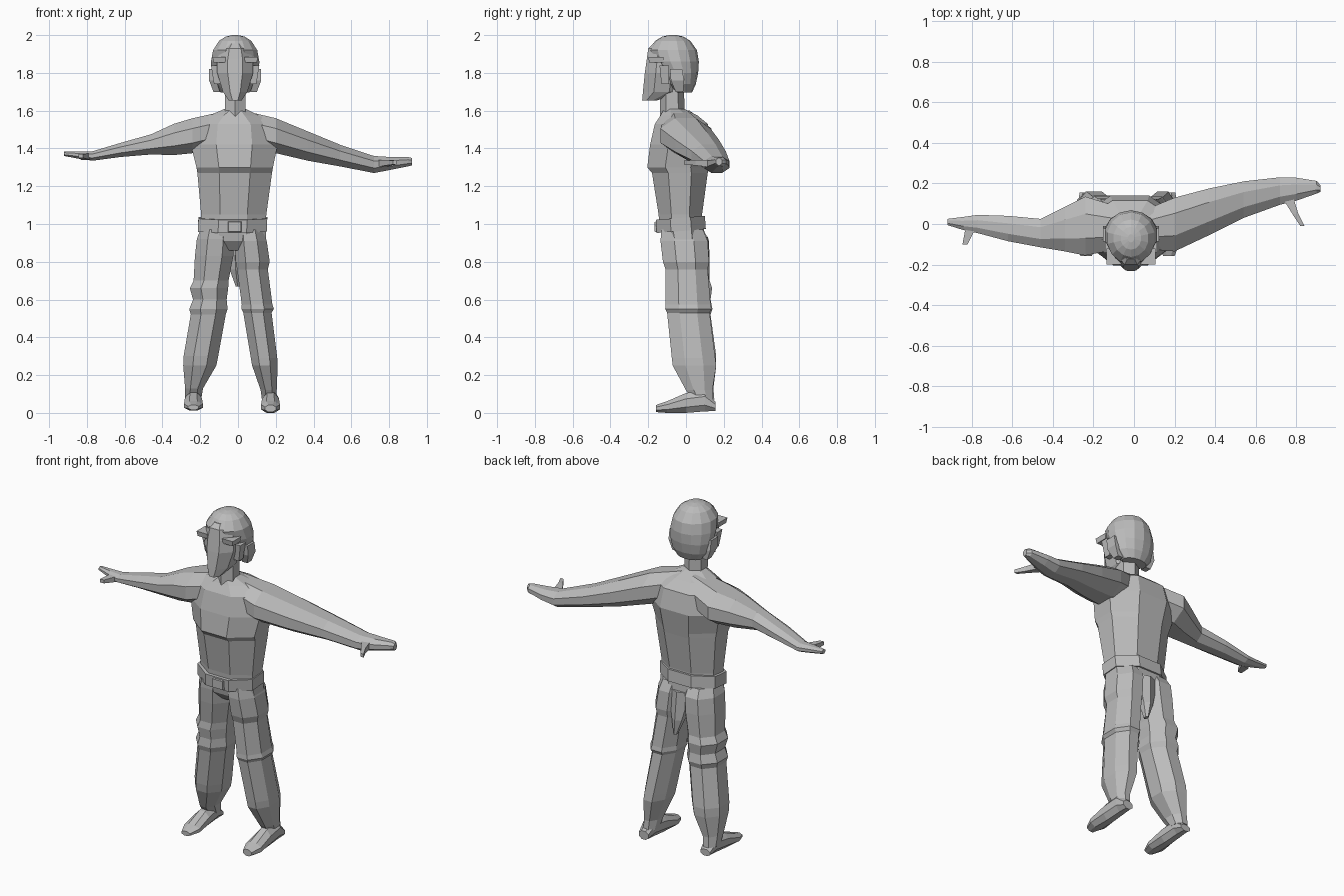
import bpy, bmesh, math

grey = bpy.data.materials.new("plain grey")
grey.diffuse_color = (0.5, 0.5, 0.5, 1)


def loft(name, axis, sections, sides=8):
    """Skin flat-sided rings along an axis; section = (pos, a0, a1, b0, b1)."""
    bm = bmesh.new()
    rings = []
    angles = [(i + 0.5) * 2 * math.pi / sides for i in range(sides)]
    peak = math.cos(math.pi / sides)
    for t, a0, a1, b0, b1 in sections:
        ring = []
        for ang in angles:
            a = (a0 + a1) / 2 + (a1 - a0) / 2 * math.cos(ang) / peak
            b = (b0 + b1) / 2 + (b1 - b0) / 2 * math.sin(ang) / peak
            co = {"x": (t, a, b), "y": (a, t, b), "z": (a, b, t)}[axis]
            ring.append(bm.verts.new(co))
        rings.append(ring)
    for low, high in zip(rings, rings[1:]):
        for i in range(sides):
            j = (i + 1) % sides
            bm.faces.new((low[i], low[j], high[j], high[i]))
    bm.faces.new(rings[0])
    bm.faces.new(rings[-1])
    bmesh.ops.recalc_face_normals(bm, faces=bm.faces)
    me = bpy.data.meshes.new(name)
    bm.to_mesh(me)
    bm.free()
    me.materials.append(grey)
    ob = bpy.data.objects.new(name, me)
    bpy.context.collection.objects.link(ob)
    return ob


# Torso with chest ledge and sloping shoulders
loft("torso", "z", [
    (0.98, -0.195, 0.145, -0.14, 0.085),
    (1.05, -0.195, 0.15, -0.145, 0.085),
    (1.27, -0.215, 0.18, -0.18, 0.115),
    (1.30, -0.22, 0.185, -0.205, 0.12),
    (1.42, -0.25, 0.21, -0.19, 0.14),
    (1.53, -0.23, 0.19, -0.165, 0.115),
    (1.575, -0.15, 0.11, -0.135, 0.06),
    (1.61, -0.07, 0.04, -0.115, -0.01)])

# Neck
loft("neck", "z", [
    (1.56, -0.07, 0.04, -0.13, -0.015),
    (1.74, -0.07, 0.04, -0.13, -0.02)], 6)

# Face and hair cap
loft("face", "z", [
    (1.655, -0.05, 0.02, -0.232, -0.15),
    (1.70, -0.08, 0.05, -0.228, -0.03),
    (1.80, -0.11, 0.08, -0.218, -0.02),
    (1.87, -0.11, 0.08, -0.208, -0.02),
    (1.93, -0.09, 0.06, -0.20, -0.02),
    (1.955, -0.06, 0.03, -0.175, -0.02)])
loft("hair", "z", [
    (1.695, -0.09, 0.06, -0.06, 0.03),
    (1.74, -0.125, 0.095, -0.10, 0.05),
    (1.80, -0.14, 0.11, -0.13, 0.062),
    (1.86, -0.143, 0.113, -0.175, 0.065),
    (1.92, -0.132, 0.102, -0.195, 0.055),
    (1.97, -0.10, 0.07, -0.16, 0.02),
    (1.992, -0.065, 0.035, -0.125, -0.015),
    (2.0, -0.03, 0.0, -0.09, -0.05)], 14)

# Ears, sideburns and brows on both sides of the head
for side, sx in (("right", -1), ("left", 1)):
    def span(a, b):
        return sorted((-0.015 + sx * a, -0.015 + sx * b))
    loft(side + "_ear", "z", [
        (1.70, *span(0.08, 0.115), -0.055, -0.015),
        (1.76, *span(0.10, 0.138), -0.08, -0.01),
        (1.82, *span(0.10, 0.138), -0.085, -0.02)], 4)
    loft(side + "_sideburn", "z", [
        (1.74, *span(0.08, 0.112), -0.13, -0.09),
        (1.84, *span(0.08, 0.128), -0.14, -0.09)], 4)
    loft(side + "_brow", "z", [
        (1.855, *span(0.05, 0.115), -0.195, -0.12),
        (1.885, *span(0.05, 0.12), -0.20, -0.12)], 4)

# Arms, with the hands as flattened ends
loft("left_arm", "x", [
    (0.03, -0.12, 0.06, 1.42, 1.60),
    (0.20, -0.135, 0.13, 1.375, 1.56),
    (0.37, -0.055, 0.175, 1.335, 1.49),
    (0.54, 0.03, 0.21, 1.305, 1.42),
    (0.72, 0.095, 0.23, 1.27, 1.36),
    (0.80, 0.115, 0.228, 1.285, 1.355),
    (0.90, 0.15, 0.212, 1.305, 1.355),
    (0.92, 0.16, 0.19, 1.31, 1.35)])
loft("right_arm", "x", [
    (-0.06, -0.12, 0.08, 1.42, 1.60),
    (-0.24, -0.155, 0.135, 1.375, 1.56),
    (-0.34, -0.135, 0.085, 1.365, 1.53),
    (-0.46, -0.115, 0.025, 1.368, 1.475),
    (-0.62, -0.085, 0.04, 1.355, 1.43),
    (-0.77, -0.045, 0.045, 1.335, 1.385),
    (-0.84, -0.03, 0.035, 1.345, 1.385),
    (-0.92, -0.005, 0.025, 1.36, 1.385)])
loft("left_thumb", "y", [
    (0.13, 0.73, 0.785, 1.30, 1.34),
    (0.05, 0.78, 0.81, 1.31, 1.34),
    (-0.01, 0.82, 0.84, 1.315, 1.335)], 4)
loft("right_thumb", "y", [
    (-0.02, -0.83, -0.78, 1.34, 1.375),
    (-0.10, -0.845, -0.82, 1.35, 1.37)], 4)

# Hips, belt and buckle
loft("hips", "z", [
    (0.86, -0.10, 0.07, -0.08, 0.08),
    (0.91, -0.20, 0.15, -0.125, 0.10),
    (0.99, -0.20, 0.145, -0.14, 0.095)])
belt = loft("belt", "z", [
    (0.965, -0.212, 0.152, -0.155, 0.105),
    (1.035, -0.21, 0.155, -0.16, 0.10)])
for v in belt.data.vertices:
    v.co.z += 0.08 * v.co.y
loft("buckle", "y", [
    (-0.168, -0.05, 0.015, 0.96, 1.01),
    (-0.15, -0.055, 0.02, 0.955, 1.015)], 4)

# Loose cloth hanging behind the crotch
loft("seat_cloth", "z", [
    (0.67, -0.012, 0.008, 0.085, 0.115),
    (0.76, -0.045, 0.02, 0.055, 0.12),
    (0.93, -0.09, 0.05, 0.02, 0.11)], 6)

# Trouser legs: folds at thigh and knee, tapering to the ankle
loft("left_leg", "z", [
    (0.06, 0.128, 0.205, 0.04, 0.145),
    (0.12, 0.12, 0.205, 0.0, 0.14),
    (0.25, 0.075, 0.21, -0.07, 0.16),
    (0.29, 0.068, 0.208, -0.075, 0.155),
    (0.53, 0.028, 0.178, -0.10, 0.125),
    (0.55, 0.018, 0.19, -0.11, 0.135),
    (0.575, 0.02, 0.182, -0.108, 0.13),
    (0.76, -0.005, 0.158, -0.108, 0.115),
    (0.80, -0.012, 0.168, -0.122, 0.122),
    (0.91, -0.02, 0.152, -0.135, 0.115),
    (0.97, -0.02, 0.135, -0.13, 0.09)])
loft("right_leg", "z", [
    (0.07, -0.28, -0.195, 0.045, 0.15),
    (0.13, -0.28, -0.185, 0.0, 0.145),
    (0.25, -0.29, -0.115, -0.055, 0.16),
    (0.30, -0.288, -0.105, -0.065, 0.16),
    (0.52, -0.25, -0.065, -0.09, 0.13),
    (0.55, -0.258, -0.055, -0.10, 0.14),
    (0.60, -0.238, -0.06, -0.095, 0.13),
    (0.66, -0.255, -0.052, -0.105, 0.138),
    (0.70, -0.235, -0.05, -0.10, 0.125),
    (0.83, -0.228, -0.025, -0.12, 0.125),
    (0.92, -0.218, -0.02, -0.13, 0.12),
    (0.97, -0.20, -0.03, -0.13, 0.09)])

# Shoes
for side, cx, lift in (("left", 0.172, 0.0), ("right", -0.236, 0.012)):
    loft(side + "_shoe", "y", [
        (-0.158, cx - 0.028, cx + 0.028, 0.004 + lift, 0.042),
        (-0.10, cx - 0.05, cx + 0.05, lift, 0.062),
        (0.0, cx - 0.045, cx + 0.045, lift, 0.105),
        (0.10, cx - 0.04, cx + 0.04, 0.008 + lift, 0.12),
        (0.155, cx - 0.032, cx + 0.032, 0.01 + lift, 0.06)])
